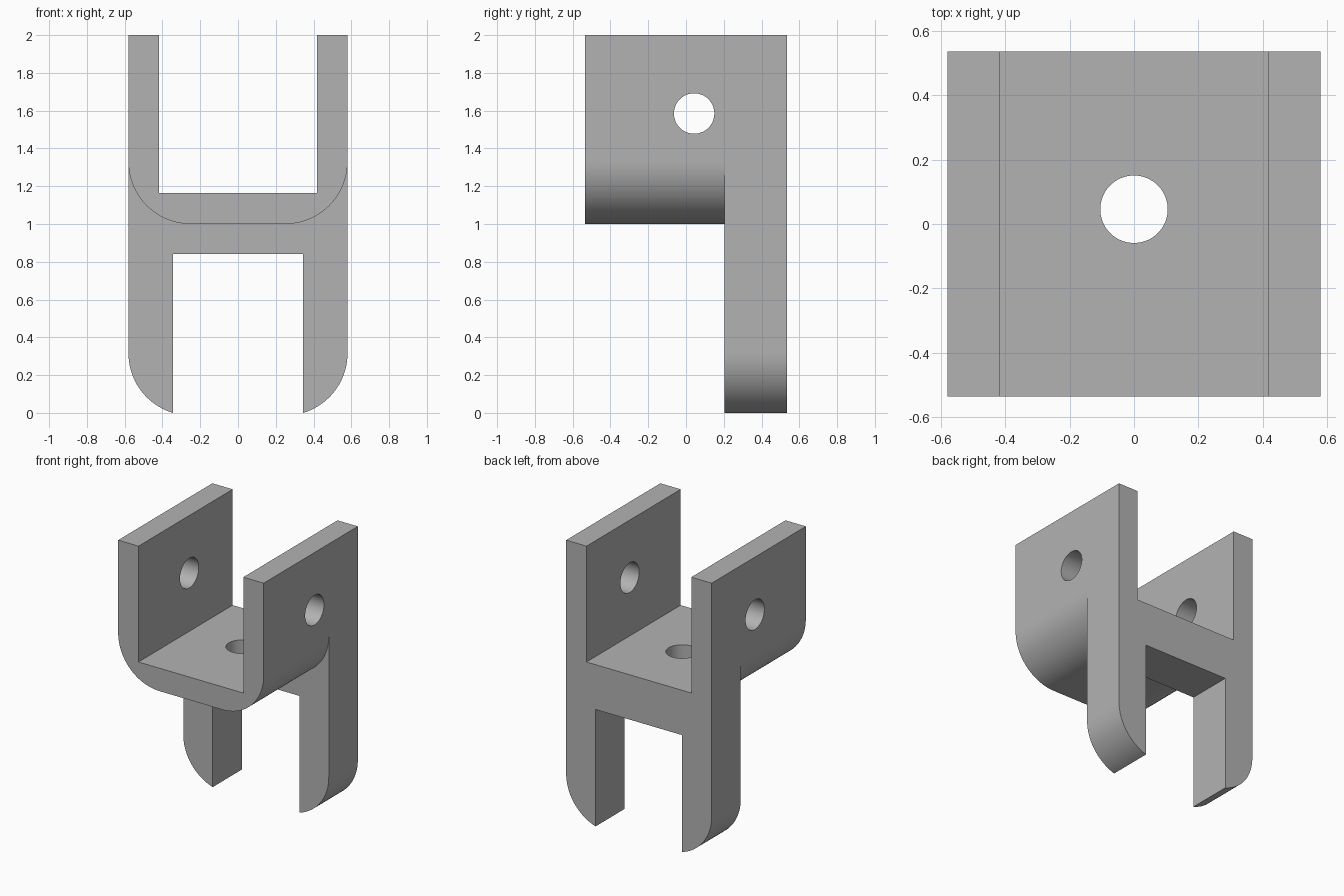
import bpy, bmesh, math
from mathutils import Matrix

default = bpy.data.objects.get("Cube")
if default:
    bpy.data.objects.remove(default, do_unlink=True)

HALF_W, HALF_D, HEIGHT = 0.58, 0.536, 2.0
RADIUS = 0.33
STEP_Y = 0.205                 # front face of the legs
HOLE_Y, HOLE_Z = 0.043, 1.585

grey = bpy.data.materials.new("metal_grey")
grey.use_nodes = True
colour = (0.45, 0.45, 0.45, 1)
grey.diffuse_color = colour
grey.node_tree.nodes["Principled BSDF"].inputs["Base Color"].default_value = colour


def arc(cz, last, steps=24):
    """Outer corner arc, from the side wall down to the angle last."""
    return [(HALF_W - RADIUS + RADIUS * math.cos(last * i / steps),
             cz - RADIUS * math.sin(last * i / steps)) for i in range(steps + 1)]


def mirrored(half):
    """Close a right-hand half outline with its mirror image."""
    return half + [(-x, z) for x, z in reversed(half)]


def finish(name, bm):
    bmesh.ops.recalc_face_normals(bm, faces=bm.faces)
    mesh = bpy.data.meshes.new(name)
    bm.to_mesh(mesh)
    bm.free()
    mesh.materials.append(grey)
    obj = bpy.data.objects.new(name, mesh)
    bpy.context.collection.objects.link(obj)
    return obj


def prism(name, outline, y0, y1):
    bm = bmesh.new()
    face = bm.faces.new([bm.verts.new((x, y0, z)) for x, z in outline])
    new = bmesh.ops.extrude_face_region(bm, geom=[face])["geom"]
    bmesh.ops.translate(bm, vec=(0, y1 - y0, 0),
                        verts=[v for v in new if isinstance(v, bmesh.types.BMVert)])
    return finish(name, bm)


def drill(name, radius, length, matrix):
    bm = bmesh.new()
    bmesh.ops.create_cone(bm, cap_ends=True, segments=64, radius1=radius,
                          radius2=radius, depth=length, matrix=matrix)
    return finish(name, bm)


# Bracket body: full-depth H outline with rounded feet
leg_x = 0.345
foot_arc = arc(0.316, math.acos((leg_x - HALF_W + RADIUS) / RADIUS))
body = prism("bracket", mirrored(
    [(0.418, 1.165), (0.418, HEIGHT), (HALF_W, HEIGHT)] + foot_arc + [(leg_x, 0.842)]),
    -HALF_D, HALF_D)

# Cutters: space under the rounded front tray, pin holes, floor hole
cutters = [
    prism("tray_underside_cutter", mirrored(
        [(0.8, -0.2), (0.8, 1.0 + RADIUS)] + arc(1.0 + RADIUS, math.pi / 2)),
        -0.8, STEP_Y),
    drill("pin_hole_cutter", 0.107, 3,
          Matrix.Translation((0, HOLE_Y, HOLE_Z)) @ Matrix.Rotation(math.pi / 2, 4, "Y")),
    drill("floor_hole_cutter", 0.105, 0.6, Matrix.Translation((0, 0.046, 1.1))),
]
bpy.context.view_layer.objects.active = body
body.select_set(True)
for cutter in cutters:
    cutter.hide_render = True
    mod = body.modifiers.new(cutter.name, "BOOLEAN")
    mod.operation, mod.solver, mod.object = "DIFFERENCE", "EXACT", cutter
    bpy.ops.object.modifier_apply(modifier=mod.name)
    bpy.data.objects.remove(cutter, do_unlink=True)

bpy.ops.object.shade_smooth_by_angle(angle=math.radians(25))
